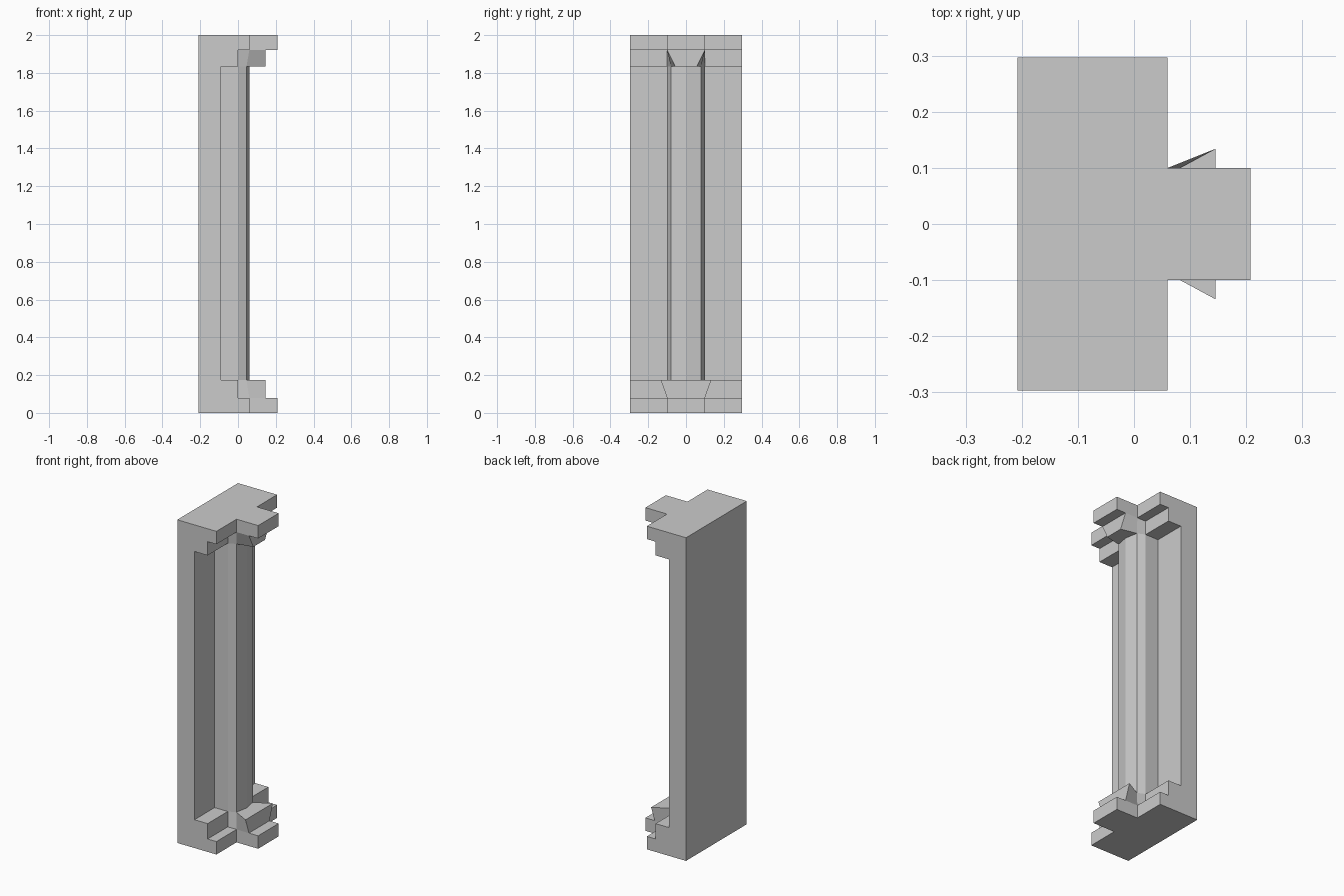
import bpy, bmesh

if "Cube" in bpy.data.objects:
    bpy.data.objects.remove(bpy.data.objects["Cube"])

BACK, HALF = -0.208, 0.297


def loft(name, low, z0, high, z1):
    """Join two half outlines (x, y >= 0), mirrored in y, into a closed solid."""
    def ring(bm, half, z):
        pts = half + [(x, -y) for x, y in reversed(half) if y > 0]
        return [bm.verts.new((x, y, z)) for x, y in pts]

    bm = bmesh.new()
    a, b = ring(bm, low, z0), ring(bm, high, z1)
    n = len(a)
    bm.faces.new(a)
    bm.faces.new(list(reversed(b)))
    for i in range(n):
        j = (i + 1) % n
        bm.faces.new((a[i], b[i], b[j], a[j]))
    bmesh.ops.recalc_face_normals(bm, faces=bm.faces)
    mesh = bpy.data.meshes.new(name)
    bm.to_mesh(mesh)
    bm.free()
    bpy.context.collection.objects.link(bpy.data.objects.new(name, mesh))


# Outlines: outer plate, step (plate side), step (shaft side), shaft
plate = [(BACK, HALF), (0.06, HALF), (0.06, 0.1), (0.208, 0.1)]
step_outer = [(BACK, HALF), (0, HALF), (0, 0.1), (0.06, 0.1), (0.145, 0.1)]


def step_inner(front_half_width):
    return [(BACK, HALF), (0, HALF), (0, 0.1), (0.045, 0.08),
            (0.145, front_half_width)]


shaft = [(BACK, HALF), (-0.09, HALF), (-0.09, 0.1), (0, 0.1),
         (0.045, 0.08), (0.06, 0)]

# Base plate and flared base step
loft("base_plate", plate, 0, plate, 0.08)
loft("base_step", step_outer, 0.08, step_inner(0.134), 0.175)

# Wall panel with faceted half column
loft("column_panel", shaft, 0.175, shaft, 1.835)

# Tapered capital step and top plate
loft("capital_step", step_inner(0.057), 1.835, step_outer, 1.92)
loft("capital_plate", plate, 1.92, plate, 2)
